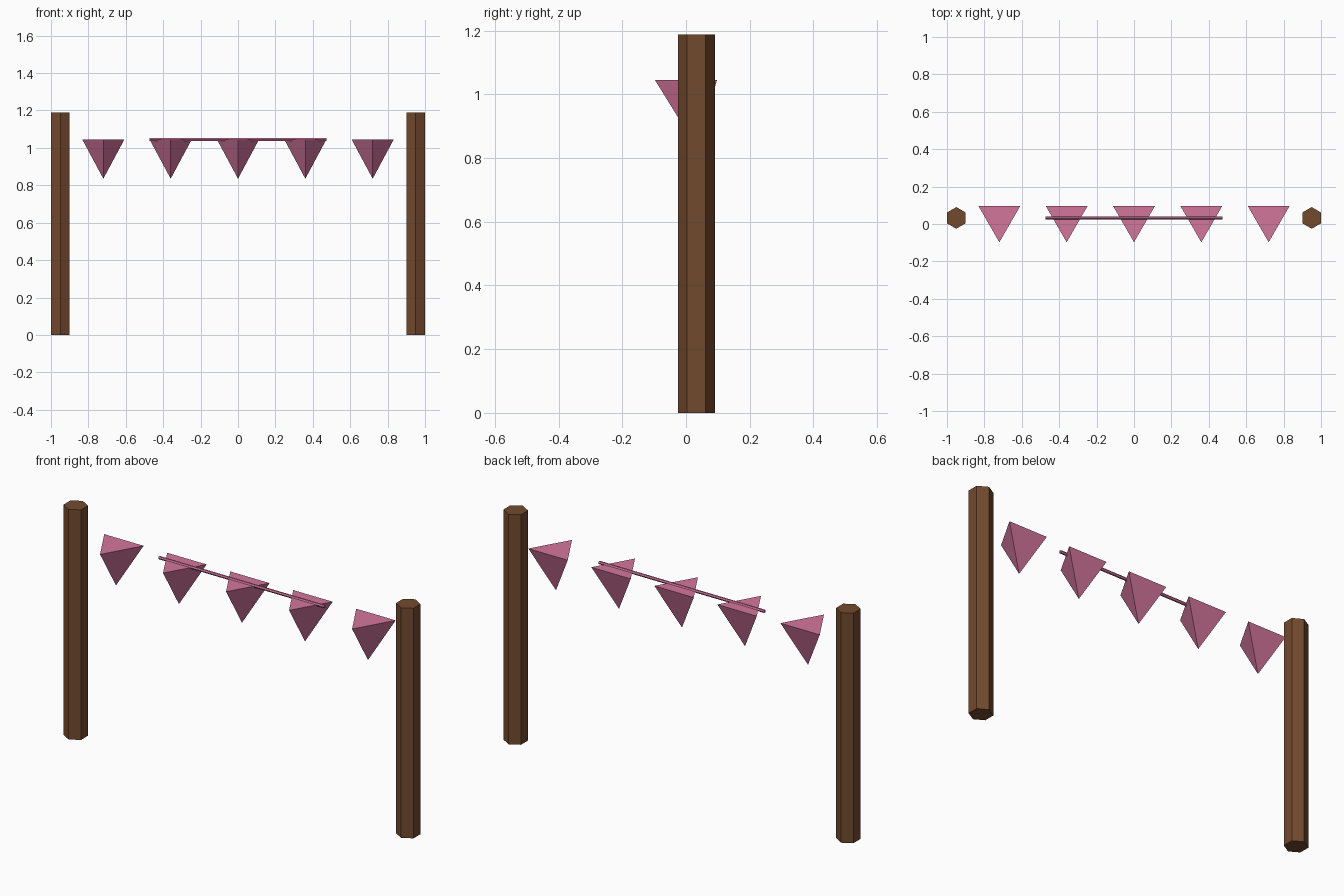
import bpy
import math

if "Cube" in bpy.data.objects:
    bpy.data.objects.remove(bpy.data.objects["Cube"])

Y = 0.0325      # shared centre line of posts, rope and pennants
ROPE_Z = 1.045


def material(name, rgb):
    mat = bpy.data.materials.new(name)
    mat.diffuse_color = (*rgb, 1)
    mat.use_nodes = True
    mat.node_tree.nodes["Principled BSDF"].inputs["Base Color"].default_value = mat.diffuse_color
    return mat


wood = material("brown_wood", (0.17, 0.068, 0.027))
pink = material("pink_cloth", (0.65, 0.18, 0.33))


def cone(name, sides, r_bottom, r_top, depth, loc, mat, spin=0.0, rot=(0, 0, 0)):
    bpy.ops.mesh.primitive_cone_add(vertices=sides, radius1=r_bottom, radius2=r_top,
                                    depth=depth, location=loc, rotation=rot)
    ob = bpy.context.object
    ob.name = name
    # turn around own axis so that a corner faces the front
    if spin:
        ob.rotation_euler.z += spin
    ob.data.materials.append(mat)
    return ob


# hexagonal posts, corners pointing front and back
for side, label in ((-1, "left"), (1, "right")):
    cone(label + "_post", 6, 0.0578, 0.0578, 1.188, (side * 0.95, Y, 0.594), wood)

# three-sided pennants hanging point down, one top corner to the front
for i in range(5):
    cone(f"pennant_{i + 1}", 3, 0.0, 0.13, 0.21,
         ((i - 2) * 0.36, Y, ROPE_Z - 0.105), pink, spin=math.pi)

# short rope through the middle pennants
cone("rope", 6, 0.008, 0.008, 0.945, (0, Y, ROPE_Z), pink, rot=(0, math.pi / 2, 0))
